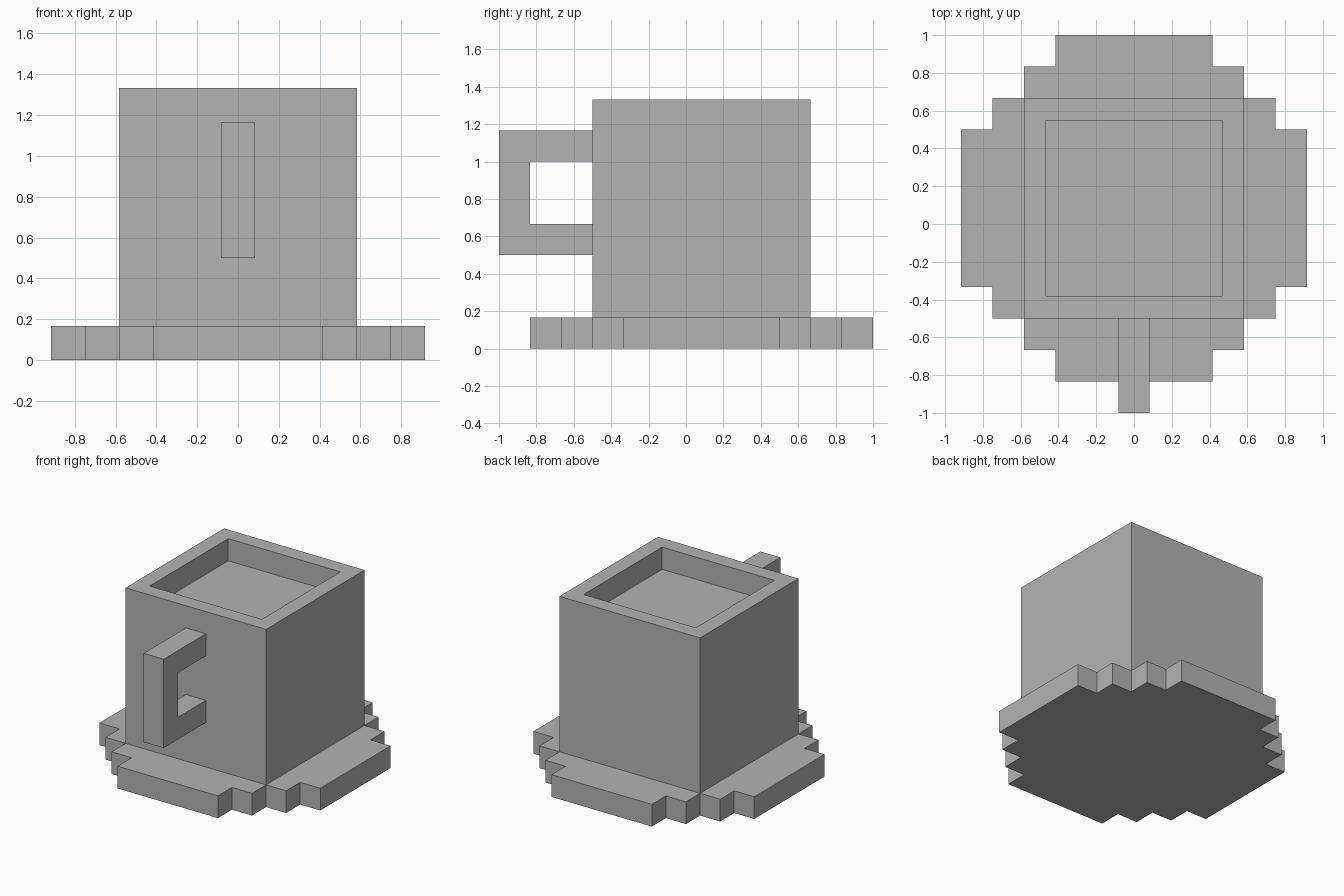
import bpy
import bmesh
from mathutils import Vector

if "Cube" in bpy.data.objects:
    bpy.data.objects.remove(bpy.data.objects["Cube"], do_unlink=True)

U = 1 / 6           # one block of the grid
CENTRE_Y = U / 2    # cup and saucer share this centre line

grey = bpy.data.materials.new("plain_grey")
grey.use_nodes = True
grey.diffuse_color = (0.45, 0.45, 0.45, 1)
grey.node_tree.nodes["Principled BSDF"].inputs["Base Color"].default_value = grey.diffuse_color


def prism(bm, outline, direction):
    """Extrude a closed outline along a direction; return the far cap."""
    base = bm.faces.new([bm.verts.new(p) for p in outline])
    result = bmesh.ops.extrude_face_region(bm, geom=[base], use_keep_orig=True)
    moved = [g for g in result["geom"] if isinstance(g, bmesh.types.BMVert)]
    bmesh.ops.translate(bm, verts=moved, vec=direction)
    cap = next(g for g in result["geom"] if isinstance(g, bmesh.types.BMFace))
    bmesh.ops.recalc_face_normals(bm, faces=bm.faces)
    return cap


def finish(bm, name):
    mesh = bpy.data.meshes.new(name)
    bm.to_mesh(mesh)
    bm.free()
    mesh.materials.append(grey)
    obj = bpy.data.objects.new(name, mesh)
    bpy.context.collection.objects.link(obj)
    return obj


# Saucer: one stepped quarter, turned four times into a full outline
quarter = [(5.5, 2.5), (4.5, 2.5), (4.5, 3.5), (3.5, 3.5), (3.5, 4.5), (2.5, 4.5), (2.5, 5.5)]
outline = []
for turn in range(4):
    outline += [Vector((x * U, y * U + CENTRE_Y, 0)) for x, y in quarter]
    quarter = [(-y, x) for x, y in quarter]
bm = bmesh.new()
prism(bm, outline, Vector((0, 0, U)))
finish(bm, "saucer")

# Cup: square block with an inset, sunken top
half = 3.5 * U
corners = [(-half, -half), (half, -half), (half, half), (-half, half)]
bm = bmesh.new()
top = prism(bm, [Vector((x, y + CENTRE_Y, U)) for x, y in corners], Vector((0, 0, 7 * U)))
bmesh.ops.inset_region(bm, faces=[top], thickness=U)
result = bmesh.ops.extrude_face_region(bm, geom=[top])
sunk = [g for g in result["geom"] if isinstance(g, bmesh.types.BMVert)]
bmesh.ops.translate(bm, verts=sunk, vec=(0, 0, -U))
if top.is_valid:
    bmesh.ops.delete(bm, geom=[top], context="FACES_ONLY")
bmesh.ops.recalc_face_normals(bm, faces=bm.faces)
finish(bm, "cup")

# Handle: C-shaped side profile given width
profile = [(-3, 3), (-6, 3), (-6, 7), (-3, 7), (-3, 6), (-5, 6), (-5, 4), (-3, 4)]
bm = bmesh.new()
prism(bm, [Vector((-U / 2, y * U, z * U)) for y, z in profile], Vector((U, 0, 0)))
finish(bm, "handle")
